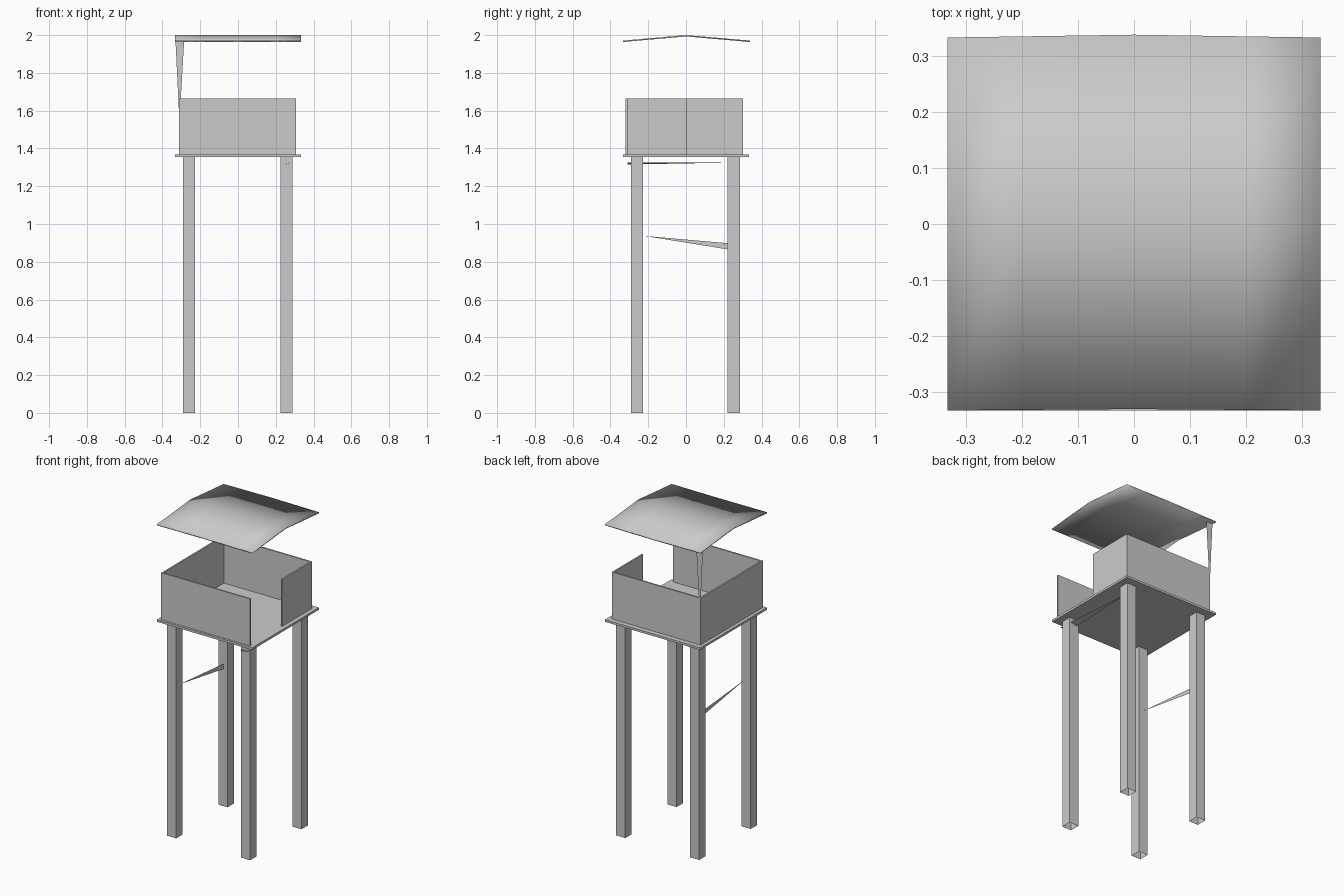
import bpy, bmesh

cube = bpy.data.objects.get("Cube")
if cube:
    bpy.data.objects.remove(cube)

grey = bpy.data.materials.new("plain_grey")
grey.use_nodes = True
grey.diffuse_color = (0.6, 0.6, 0.6, 1)
grey.node_tree.nodes["Principled BSDF"].inputs["Base Color"].default_value = (0.6, 0.6, 0.6, 1)


def finish(name, bm):
    mesh = bpy.data.meshes.new(name)
    bm.to_mesh(mesh)
    bm.free()
    mesh.materials.append(grey)
    obj = bpy.data.objects.new(name, mesh)
    bpy.context.collection.objects.link(obj)
    return obj


def box(name, low, high, open_bottom=False):
    bm = bmesh.new()
    bmesh.ops.create_cube(bm, size=1)
    for v in bm.verts:
        v.co = [high[i] if v.co[i] > 0 else low[i] for i in range(3)]
    bm.normal_update()
    if open_bottom:
        base = [f for f in bm.faces if f.normal.z < -0.9]
        bmesh.ops.delete(bm, geom=base, context="FACES_ONLY")
    return finish(name, bm)


def sliver(name, *points):
    bm = bmesh.new()
    bm.faces.new([bm.verts.new(p) for p in points])
    return finish(name, bm)


# Four hollow legs, open at the foot
for side, x in (("right", -0.26), ("left", 0.257)):
    for end, y in (("front", -0.26), ("back", 0.253)):
        box(f"{end}_{side}_leg", (x - 0.032, y - 0.032, 0),
            (x + 0.032, y + 0.032, 1.357), open_bottom=True)

# Deck
FLOOR, TOP, T = 1.369, 1.665, 0.01
box("deck", (-0.333, -0.333, 1.355), (0.333, 0.333, FLOOR))

# Cabin walls, with the front half of the left side left open
X0, X1, Y0, Y1 = -0.313, 0.307, -0.319, 0.302
box("front_wall", (X0, Y0, FLOOR), (X1, Y0 + T, TOP))
box("back_wall", (X0, Y1 - T, FLOOR), (X1, Y1, TOP))
box("right_wall", (X0, Y0 + T, FLOOR), (X0 + T, Y1 - T, TOP))
box("left_half_wall", (X1 - T, 0.003, FLOOR), (X1, Y1 - T, TOP))

# Shallow gabled roof sheet, slightly bowed at the back eave
bm = bmesh.new()
rows = []
for x in (-0.333, -0.2, 0, 0.2, 0.333):
    bow = 0.005 * (1 - abs(x) / 0.333)
    rows.append([bm.verts.new((x, y, z)) for y, z in
                 ((-0.333 + bow / 2, 1.971), (0, 2.0), (0.333 + bow, 1.971))])
for a, b in zip(rows, rows[1:]):
    for i in range(2):
        bm.faces.new((a[i], b[i], b[i + 1], a[i + 1]))
roof = finish("roof", bm)
solid = roof.modifiers.new("thickness", "SOLIDIFY")
solid.thickness = 0.007
solid.offset = -1
bpy.context.view_layer.objects.active = roof
roof.select_set(True)
bpy.ops.object.shade_smooth_by_angle()
roof.select_set(False)

# Tapered slivers: roof post, side brace, brace under the deck
sliver("roof_post", (-0.331, 0.304, 1.97), (-0.285, 0.304, 1.972), (-0.31, 0.304, 1.54))
sliver("right_brace", (-0.257, 0.225, 0.865), (-0.257, 0.225, 0.898), (-0.257, -0.222, 0.937))
sliver("deck_brace", (0.235, -0.31, 1.315), (0.288, -0.31, 1.325), (0.245, 0.225, 1.325))
